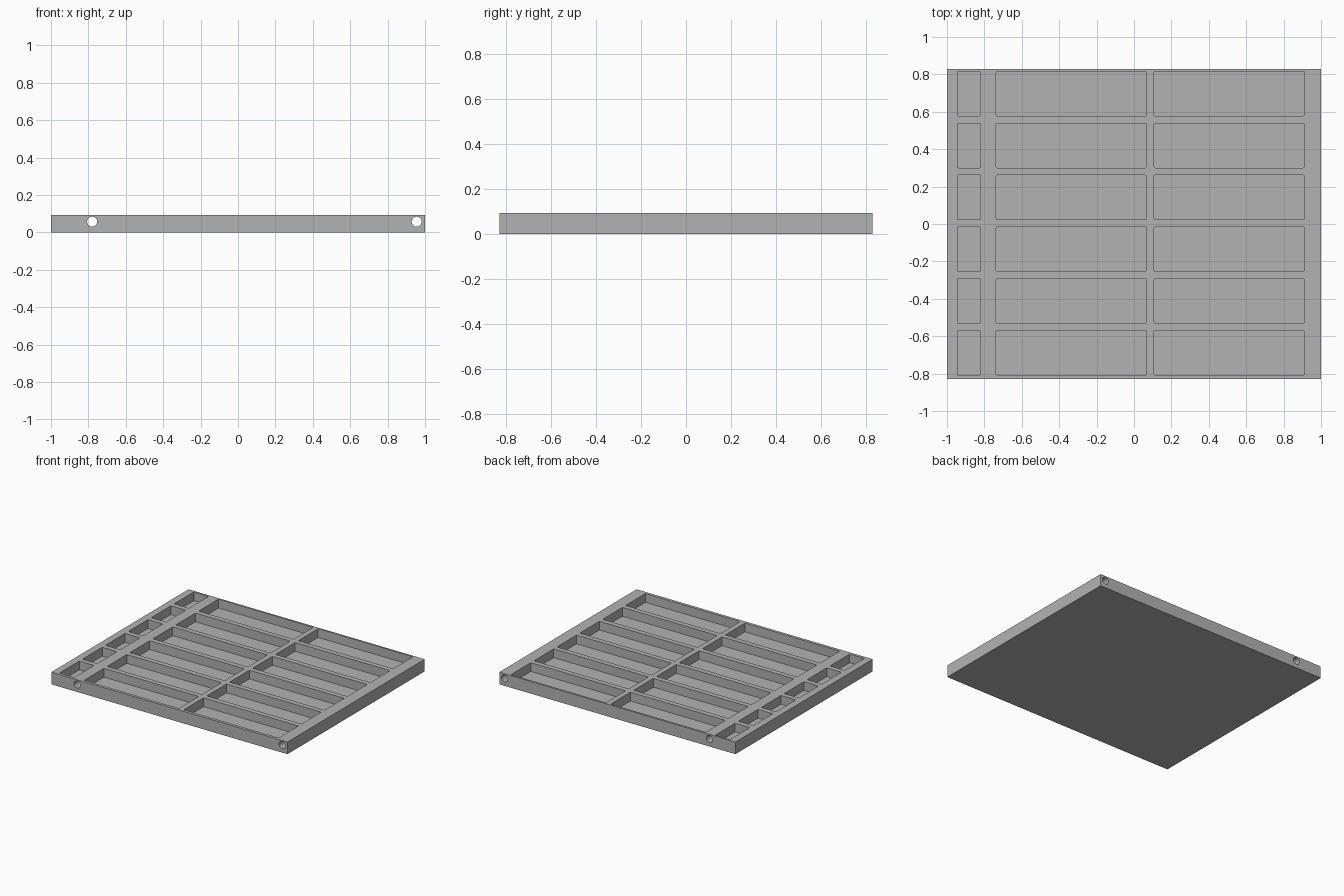
import bpy, bmesh, math
from mathutils import Matrix, Vector

cube = bpy.data.objects.get("Cube")
if cube:
    bpy.data.objects.remove(cube, do_unlink=True)

WIDTH, DEPTH, HEIGHT = 2.0, 1.66, 0.093
POCKET_FLOOR = 0.026
ROWS, ROW_PITCH, ROW_SIZE = 6, 0.277, 0.238

grey = bpy.data.materials.new("plain grey")
grey.use_nodes = True
colour = (0.45, 0.45, 0.45, 1)
grey.diffuse_color = colour
grey.node_tree.nodes["Principled BSDF"].inputs["Base Color"].default_value = colour


def add_box(bm, x0, x1, y0, y1, z0, z1, corner=0):
    """Add a box; corner trims its upright edges."""
    centre = Vector(((x0 + x1) / 2, (y0 + y1) / 2, (z0 + z1) / 2))
    matrix = Matrix.Translation(centre) @ Matrix.Diagonal((x1 - x0, y1 - y0, z1 - z0, 1))
    verts = bmesh.ops.create_cube(bm, size=1, matrix=matrix)["verts"]
    if corner:
        edges = {e for v in verts for e in v.link_edges
                 if abs(e.verts[0].co.z - e.verts[1].co.z) > 0.01}
        bmesh.ops.bevel(bm, geom=list(edges), offset=corner, segments=2,
                        profile=0.5, affect='EDGES')


def make_object(name, bm):
    mesh = bpy.data.meshes.new(name)
    bm.to_mesh(mesh)
    bm.free()
    mesh.materials.append(grey)
    obj = bpy.data.objects.new(name, mesh)
    bpy.context.collection.objects.link(obj)
    return obj


# Solid tray slab
bm = bmesh.new()
add_box(bm, -WIDTH / 2, WIDTH / 2, -DEPTH / 2, DEPTH / 2, 0, HEIGHT)
tray = make_object("tray", bm)

# Pockets: one narrow and two wide columns, six rows
bm = bmesh.new()
for x0, x1 in ((-0.945, -0.82), (-0.737, 0.066), (0.107, 0.91)):
    for row in range(ROWS):
        y = 0.004 + (row - (ROWS - 1) / 2) * ROW_PITCH
        add_box(bm, x0, x1, y - ROW_SIZE / 2, y + ROW_SIZE / 2,
                POCKET_FLOOR, HEIGHT + 0.1, corner=0.006)

# Rod holes running front to back
for x in (-0.78, 0.955):
    matrix = Matrix.Translation((x, 0, 0.057)) @ Matrix.Rotation(math.pi / 2, 4, 'X')
    bmesh.ops.create_cone(bm, cap_ends=True, segments=16, radius1=0.027,
                          radius2=0.027, depth=DEPTH + 0.2, matrix=matrix)
bmesh.ops.recalc_face_normals(bm, faces=bm.faces)
cutter = make_object("pocket_and_hole_cutter", bm)
cutter.hide_render = True

# Cut the slab and discard the cutter
cut = tray.modifiers.new("cut", 'BOOLEAN')
cut.operation = 'DIFFERENCE'
cut.solver = 'EXACT'
cut.object = cutter
bpy.ops.object.select_all(action='DESELECT')
bpy.context.view_layer.objects.active = tray
tray.select_set(True)
bpy.ops.object.modifier_apply(modifier=cut.name)
bpy.data.objects.remove(cutter, do_unlink=True)
bpy.ops.object.shade_smooth_by_angle(angle=math.radians(30))
